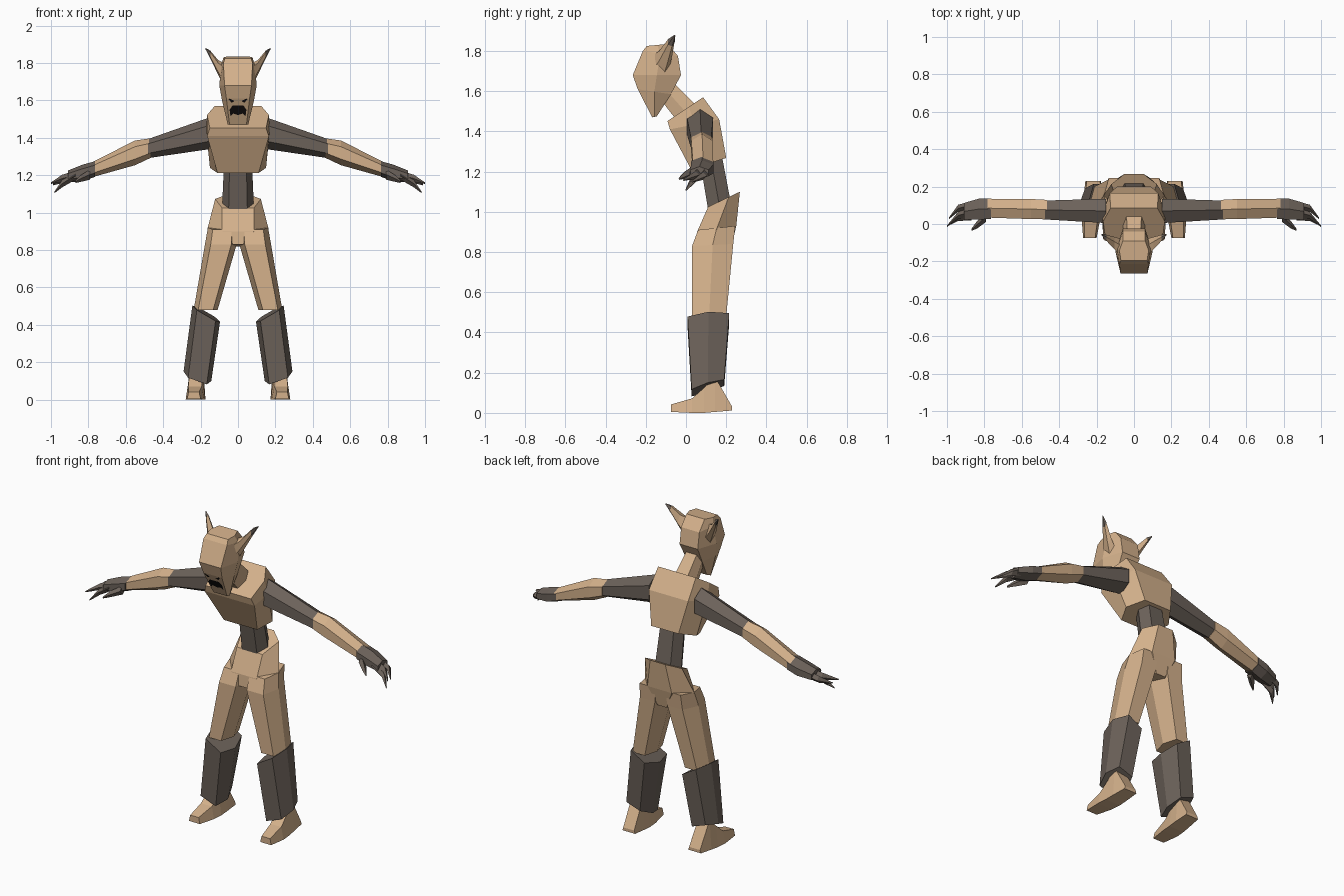
import bpy, bmesh, math


def material(name, rgb):
    m = bpy.data.materials.new(name)
    m.diffuse_color = (*rgb, 1)
    return m


TAN = material("tan", (0.66, 0.44, 0.26))
DARK = material("dark brown grey", (0.15, 0.122, 0.102))
BLACK = material("black", (0.006, 0.005, 0.005))


def finish(name, bm, mat, mirror=False, fix=True):
    if fix:
        bmesh.ops.recalc_face_normals(bm, faces=bm.faces)
    me = bpy.data.meshes.new(name)
    bm.to_mesh(me)
    bm.free()
    me.materials.append(mat)
    ob = bpy.data.objects.new(name, me)
    bpy.context.collection.objects.link(ob)
    if mirror:
        ob.modifiers.new("mirror", "MIRROR").use_mirror_merge = False
    return ob


def loft(name, rings, mat, mirror=False):
    """Skin a list of equal-length point rings and cap both ends."""
    bm = bmesh.new()
    vs = [[bm.verts.new(p) for p in r] for r in rings]
    n = len(vs[0])
    for a, b in zip(vs, vs[1:]):
        for i in range(n):
            j = (i + 1) % n
            bm.faces.new((a[i], a[j], b[j], b[i]))
    bm.faces.new(vs[0])
    bm.faces.new(vs[-1])
    return finish(name, bm, mat, mirror)


def band(front, back, wf, wm, wb, cx=0.0, tilt=0.0, mid=0.5):
    """Six-sided upright section: front and back (y, z), three half widths."""
    m = [f + (b - f) * mid for f, b in zip(front, back)]
    pts = [(-wf, front), (wf, front), (wm, m), (wb, back), (-wb, back), (-wm, m)]
    return [(cx + x, p[0], p[1] + tilt * x) for x, p in pts]


def tube(name, path, mat, n=6):
    """Mirrored limb along x; path entries are x, y, z, y radius, z radius."""
    rings = [[(x, y + ry * math.cos(2 * math.pi * i / n),
               z + rz * math.sin(2 * math.pi * i / n)) for i in range(n)]
             if n != 6 else
             [(x, y + ry * math.sin(2 * math.pi * i / n),
               z + rz * math.cos(2 * math.pi * i / n)) for i in range(n)]
             for x, y, z, ry, rz in path]
    return loft(name, rings, mat, True)


def face_plate(name, outline, mirror=False):
    """Flat painted shape just in front of the sloping face."""
    bm = bmesh.new()
    bm.faces.new([bm.verts.new((x, -0.246 + (1.61 - z) * (0.536 if z < 1.61 else 0.357), z))
                  for x, z in outline])
    return finish(name, bm, BLACK, mirror, False)


# Head, neck and face
loft("head", [
    band((-.168, 1.47), (-.145, 1.475), .045, .055, .035),
    band((-.24, 1.61), (-.075, 1.585), .062, .085, .055),
    band((-.265, 1.68), (-.025, 1.68), .072, .1, .06),
    band((-.215, 1.8), (-.04, 1.775), .078, .09, .06),
    band((-.195, 1.825), (-.09, 1.835), .07, .078, .06)], TAN)
loft("neck", [
    band((-.12, 1.55), (-.05, 1.63), .035, .05, .035),
    band((-.05, 1.46), (.04, 1.54), .04, .06, .04)], TAN)
face_plate("mouth", [(.045, 1.55), (.03, 1.572), (-.03, 1.572), (-.045, 1.55), (-.04, 1.515),
                     (-.025, 1.53), (0, 1.522), (.025, 1.53), (.04, 1.515)])
face_plate("eyes", [(.018, 1.597), (.035, 1.588), (.05, 1.607), (.045, 1.61)], True)

# Pointed ears with dark tips
tube("ears", [(.065, -.135, 1.725, .055, .075), (.105, -.105, 1.775, .036, .042),
              (.148, -.075, 1.845, .018, .022)], TAN, 5)
tube("ear_tips", [(.148, -.075, 1.845, .019, .023), (.173, -.057, 1.876, .004, .004)], DARK, 5)

# Torso
loft("chest", [
    band((-.092, 1.452), (.085, 1.57), .15, .165, .125, mid=.6),
    band((-.08, 1.41), (.165, 1.46), .165, .17, .13),
    band((.025, 1.212), (.2, 1.268), .11, .15, .09)], TAN)
loft("waist", [
    band((.07, 1.25), (.18, 1.27), .045, .075, .045),
    band((.11, 1.01), (.222, 1.05), .05, .085, .05)], DARK)

# Hips and legs
loft("hips", [
    band((.11, 1.025), (.268, 1.1), .085, .122, .05, mid=.65),
    band((.055, .9), (.25, .93), .085, .163, .08),
    band((.05, .83), (.225, .82), .03, .14, .03)], TAN)
loft("thighs", [
    band((.06, .91), (.245, .93), .05, .076, .05, .085),
    band((.03, .83), (.235, .84), .055, .085, .05, .091),
    band((.03, .48), (.2, .48), .04, .064, .04, .173)], TAN, True)
loft("shin_guards", [
    band((.008, .45), (.215, .47), .05, .074, .045, .17, .58),
    band((.028, .1), (.19, .15), .05, .074, .045, .217, .35)], DARK, True)

# Feet, skinned from toe to heel
foot = [(-.075, .236, .036, .028, .005, .042), (.03, .23, .05, .036, 0, .072),
        (.09, .225, .05, .036, 0, .125), (.145, .222, .048, .036, .005, .178),
        (.23, .218, .042, .036, .012, .03)]
loft("feet", [[(cx - w, y, lo), (cx + w, y, lo), (cx + t, y, hi), (cx - t, y, hi)]
              for y, cx, w, t, lo, hi in foot], TAN, True)

# Arms
tube("upper_arms", [(.15, .07, 1.425, .075, .085), (.48, .075, 1.343, .058, .051)], DARK)
tube("forearms", [(.465, .077, 1.346, .06, .052), (.55, .08, 1.32, .062, .066),
                  (.80, .085, 1.222, .058, .038)], TAN)

# Hands with clawed fingers
tube("palms", [(.765, .082, 1.233, .064, .042), (.83, .08, 1.213, .064, .044),
               (.91, .067, 1.193, .052, .032)], DARK)
fingers = [(.99, .03, 1.15, .1), (1.0, -.012, 1.158, .065), (.982, .0, 1.108, .04)]
for i, (x, y, z, base) in enumerate(fingers):
    tube(f"finger_{i + 1}", [(.87, base, 1.2, .022, .024),
                             (.94, base * .6 + y * .4 + .012, .45 * 1.2 + .55 * z + .006, .019, .02),
                             (x, y, z, .004, .004)], DARK, 4)
tube("thumbs", [(.79, .04, 1.205, .028, .028), (.84, -.005, 1.183, .02, .018),
                (.87, -.032, 1.165, .005, .006)], DARK, 4)
